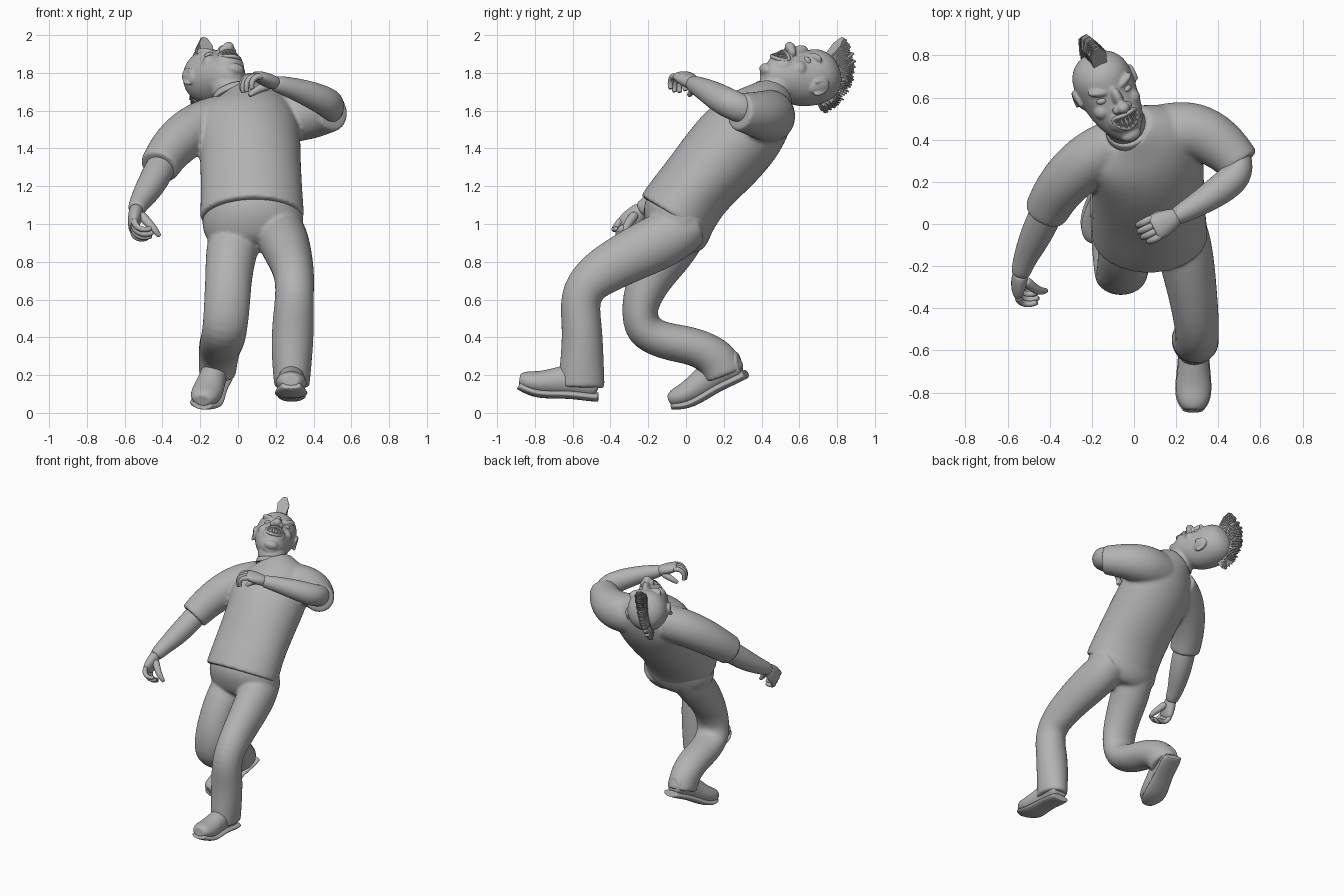
import bpy, bmesh, math, random
from mathutils import Vector as V, Matrix

random.seed(3)
if "Cube" in bpy.data.objects:
    bpy.data.objects.remove(bpy.data.objects["Cube"])
X, Z = V((1, 0, 0)), V((0, 0, 1))
clay = bpy.data.materials.new("plain grey")
clay.use_nodes = True
clay.diffuse_color = (0.45, 0.45, 0.45, 1)
clay.node_tree.nodes["Principled BSDF"].inputs["Base Color"].default_value = clay.diffuse_color


def finish(name, bm, subdiv=0, smooth=True):
    bmesh.ops.recalc_face_normals(bm, faces=bm.faces)
    for f in bm.faces:
        f.smooth = smooth
    mesh = bpy.data.meshes.new(name)
    bm.to_mesh(mesh)
    bm.free()
    mesh.materials.append(clay)
    ob = bpy.data.objects.new(name, mesh)
    bpy.context.collection.objects.link(ob)
    if subdiv:
        ob.modifiers.new("subdivision", "SUBSURF").levels = subdiv
        ob.modifiers["subdivision"].render_levels = subdiv
    return ob


def blend(name, parts, voxel, passes):
    """Merge overlapping parts into one continuous, softened skin."""
    bm = bmesh.new()
    graph = bpy.context.evaluated_depsgraph_get()
    for ob in parts:
        bm.from_mesh(ob.evaluated_get(graph).to_mesh())
    for ob in parts:
        bpy.data.objects.remove(ob)
    whole = finish(name, bm)
    skin = whole.modifiers.new("skin", "REMESH")
    skin.mode, skin.voxel_size, skin.use_smooth_shade = "VOXEL", voxel, True
    soft = whole.modifiers.new("soften", "SMOOTH")
    soft.factor, soft.iterations = 0.5, passes


def loft(name, rings, ref=X, seg=16, sharp=False, subdiv=2, refs=None):
    """Skin elliptical rings (x, y, z, half side, half depth) along their path."""
    bm = bmesh.new()
    crease = bm.edges.layers.float.new("crease_edge")
    pts, loops, last = [V(r[:3]) for r in rings], [], len(rings) - 1
    angles = [math.tau * j / seg for j in range(seg)]
    grow = 6 / (4 + 2 * math.cos(math.tau / seg))
    for i, r in enumerate(rings):
        t = (pts[min(i + 1, last)] - pts[max(i - 1, 0)]).normalized()
        side = refs[i] if refs else ref
        side = (side - t * side.dot(t)).normalized()
        deep = t.cross(side)
        for k in [0.6, 1] if i == 0 else [1, 0.6] if i == last else [1]:
            loops.append([bm.verts.new(pts[i] + grow * k * (
                side * r[3] * math.cos(a) + deep * r[-1] * math.sin(a))) for a in angles])
    for a, b in zip(loops, loops[1:]):
        for j in range(seg):
            bm.faces.new((a[j - 1], a[j], b[j], b[j - 1]))
    bm.faces.new(loops[0])
    bm.faces.new(loops[-1])
    for ring in (loops[1], loops[-2]) if sharp else ():
        for j in range(seg):
            bm.edges.get((ring[j - 1], ring[j]))[crease] = 0.9
    return finish(name, bm, subdiv)


# Shirt, with the shoulders twisted against the hips
turn = [X, X, X, V((1, 0.1, 0)), V((1, 0.28, 0.02)), V((1, 0.33, 0.03)), V((1, 0.3, 0))]
blend("shirt", [
    loft("shirt_body", [
        (0.075, -0.06, 1.035, 0.275, 0.212), (0.073, 0, 1.13, 0.27, 0.206),
        (0.07, 0.07, 1.22, 0.267, 0.203), (0.065, 0.22, 1.39, 0.265, 0.228),
        (0.05, 0.345, 1.53, 0.285, 0.213), (0.03, 0.425, 1.625, 0.24, 0.16),
        (-0.02, 0.455, 1.69, 0.12, 0.105)], refs=turn, sharp=True, seg=20),
    loft("right_sleeve", [
        (-0.08, 0.38, 1.56, 0.125), (-0.2, 0.32, 1.525, 0.13), (-0.3, 0.23, 1.455, 0.126),
        (-0.375, 0.14, 1.375, 0.113), (-0.418, 0.055, 1.3, 0.104)], Z, sharp=True),
    loft("left_sleeve", [
        (0.14, 0.43, 1.57, 0.14), (0.27, 0.45, 1.57, 0.14), (0.37, 0.41, 1.575, 0.13),
        (0.455, 0.34, 1.585, 0.112), (0.505, 0.28, 1.595, 0.1)], Z, sharp=True)], 0.011, 6)
loft("collar", [(-0.02, 0.445, 1.675, 0.118, 0.11), (-0.03, 0.46, 1.705, 0.106, 0.1)], sharp=True)

# Trousers
blend("trousers", [
    loft("seat", [
        (0.075, 0, 1.15, 0.25, 0.18), (0.078, -0.035, 1.06, 0.266, 0.205),
        (0.08, -0.035, 0.97, 0.27, 0.175), (0.085, -0.04, 0.91, 0.23, 0.155),
        (0.09, -0.05, 0.87, 0.13, 0.11)]),
    loft("left_leg", [
        (0.2, 0.04, 1, 0.12, 0.11), (0.235, -0.09, 0.93, 0.138, 0.155),
        (0.28, -0.33, 0.815, 0.115, 0.134), (0.3, -0.49, 0.72, 0.105, 0.124),
        (0.3, -0.57, 0.62, 0.1, 0.108), (0.29, -0.548, 0.45, 0.113, 0.105),
        (0.285, -0.55, 0.28, 0.107, 0.114), (0.285, -0.555, 0.135, 0.092, 0.125)], sharp=True),
    loft("right_leg", [
        (0.01, 0.03, 1, 0.14, 0.11), (-0.035, -0.08, 0.87, 0.138, 0.14),
        (-0.05, -0.19, 0.72, 0.122, 0.118), (-0.058, -0.25, 0.57, 0.122, 0.1),
        (-0.07, -0.24, 0.43, 0.118, 0.108), (-0.085, -0.1, 0.375, 0.117, 0.1),
        (-0.095, 0.05, 0.355, 0.112, 0.1), (-0.105, 0.17, 0.29, 0.104, 0.112),
        (-0.11, 0.205, 0.2, 0.097, 0.114)], sharp=True)], 0.011, 6)


# Shoes: rounded upper on a thick sole with a raised toe
def shoe(name, heel, toe):
    heel, way = V(heel), V(toe) - V(heel)
    side = (X - way * X.dot(way) / way.length_squared).normalized()
    up = way.cross(side).normalized()
    up = up if up.z > 0 else -up
    upper, sole = [], []
    for s, w, h, rise in ((0, 0.062, 0.14, 0), (0.12, 0.072, 0.17, 0), (0.35, 0.068, 0.17, 0.008),
                          (0.55, 0.076, 0.145, 0.003), (0.75, 0.085, 0.125, 0),
                          (0.9, 0.074, 0.105, 0.02), (0.985, 0.045, 0.07, 0.04)):
        base = heel + way * s + up * rise
        upper.append((*(base + up * (h / 2 + 0.01)), w, h / 2))
        sole.append((*(base + up * 0.018), w + 0.004, 0.024))
    loft(name + "_upper", upper, side)
    loft(name + "_sole", sole, side, sharp=True)


shoe("left_shoe", (0.285, -0.465, 0.065), (0.28, -0.893, 0.09))
shoe("right_shoe", (-0.09, 0.325, 0.19), (-0.19, -0.05, -0.012))

# Bare forearms
loft("right_forearm", [
    (-0.38, 0.13, 1.36, 0.075), (-0.435, 0.01, 1.25, 0.08), (-0.483, -0.09, 1.17, 0.07),
    (-0.52, -0.17, 1.115, 0.054), (-0.54, -0.24, 1.075, 0.046)], Z)
loft("left_forearm", [
    (0.42, 0.38, 1.6, 0.07), (0.5, 0.31, 1.605, 0.078), (0.495, 0.23, 1.635, 0.08),
    (0.4, 0.155, 1.68, 0.073), (0.29, 0.085, 1.72, 0.056), (0.19, 0.03, 1.745, 0.043)], Z)


# Hands: palm, four curled fingers and a thumb
def hand(name, wrist, axis, palm, thumb):
    wrist, axis, palm = V(wrist), V(axis).normalized(), V(palm)
    palm = (palm - axis * palm.dot(axis)).normalized()
    side = axis.cross(palm)
    side = side if side.dot(V(thumb[0]) - wrist) > 0 else -side
    loft(name + "_palm", [(*(wrist + axis * a), w, h) for a, w, h in (
        (-0.02, 0.04, 0.036), (0.04, 0.058, 0.038), (0.09, 0.065, 0.032), (0.12, 0.056, 0.023))], side)
    for i, size in enumerate((0.95, 1.05, 1, 0.8)):
        p = wrist + axis * 0.1 + side * (0.047 - 0.031 * i)
        rings = [(*p, 0.018)]
        for bend, step in ((15, 0.042), (60, 0.042), (100, 0.034), (125, 0.025)):
            a = math.radians(bend)
            p = p + (axis * math.cos(a) + palm * math.sin(a)) * step * size
            rings.append((*p, 0.018 - 0.005 * bend / 125))
        loft(f"{name}_finger_{i + 1}", rings, side, seg=8)
    loft(name + "_thumb", [(*p, r) for p, r in zip(thumb, (0.026, 0.023, 0.018, 0.012))], side, seg=8)


hand("right_hand", (-0.54, -0.245, 1.07), (-0.12, -0.6, -0.75), (1, 0, -0.1),
     ((-0.515, -0.27, 1.05), (-0.47, -0.31, 1), (-0.437, -0.32, 0.965), (-0.415, -0.315, 0.935)))
hand("left_hand", (0.19, 0.03, 1.748), (-0.85, -0.45, 0.34), (-0.25, -0.1, -1),
     ((0.165, 0.04, 1.735), (0.12, 0.045, 1.72), (0.085, 0.03, 1.7), (0.06, 0.015, 1.68)))

# Head frame: left, face and crown directions, thrown back and turned
head, crown, face = V((-0.137, 0.653, 1.77)), V((-0.34, 0.86, 0.38)).normalized(), V((0.35, -0.32, 0.88))
face = (face - crown * face.dot(crown)).normalized()
left = crown.cross(face)


def at(l, f, u):
    return head + left * l + face * f + crown * u


def ball(name, pos, radii, tilt=0):
    bm = bmesh.new()
    frame = Matrix((left, face, crown)).transposed().to_4x4()
    m = Matrix.Translation(at(*pos)) @ frame @ Matrix.Rotation(tilt, 4, "Y") @ Matrix.Diagonal((*radii, 1))
    bmesh.ops.create_uvsphere(bm, u_segments=20, v_segments=12, radius=1, matrix=m)
    return finish(name, bm)


skull = [
    loft("neck", [(-0.02, 0.45, 1.65, 0.1), (-0.045, 0.475, 1.73, 0.098), (-0.1, 0.56, 1.8, 0.1)]),
    loft("skull", [(*at(0, f, u), w, d) for u, f, w, d in (
        (-0.245, 0.135, 0.035, 0.035), (-0.215, 0.115, 0.075, 0.075), (-0.15, 0.08, 0.115, 0.115),
        (-0.07, 0.02, 0.133, 0.145), (0.02, -0.005, 0.145, 0.15), (0.09, -0.008, 0.136, 0.142),
        (0.14, -0.01, 0.1, 0.105), (0.165, -0.01, 0.045, 0.05))], left, seg=20),
    ball("muzzle", (0, 0.13, -0.13), (0.085, 0.068, 0.075)),
    ball("chin", (0, 0.145, -0.22), (0.05, 0.034, 0.032)),
    ball("nose_bridge", (0, 0.155, -0.02), (0.026, 0.042, 0.06)),
    ball("nose_tip", (0, 0.202, -0.055), (0.032, 0.034, 0.028))]
for s, word in ((1, "left"), (-1, "right")):
    rim = [(math.cos(k * 0.5 - 0.2), math.sin(k * 0.5 - 0.2)) for k in range(9)]
    skull += [
        ball("nostril", (s * 0.03, 0.185, -0.06), (0.02, 0.025, 0.02)),
        ball("cheek", (s * 0.075, 0.1, -0.065), (0.046, 0.045, 0.04), s * 0.4),
        ball("brow", (s * 0.06, 0.115, 0.032), (0.06, 0.034, 0.02), -s * 0.35),
        ball("ear", (s * 0.14, -0.01, -0.02), (0.017, 0.036, 0.055), s * 0.3),
        loft("ear_rim", [(*at(s * 0.15, 0.036 * c - 0.012, 0.055 * d - 0.02), 0.01) for c, d in rim], left, 8)]
    ball(word + "_eye", (s * 0.062, 0.119, -0.008), (0.03, 0.024, 0.018))
blend("head", skull, 0.006, 5)


# Grinning mouth: a lip ring around two rows of pointed teeth
def mouth_point(a, k=1):
    x = 0.06 * k * math.cos(a)
    return at(x, 0.198 - 9 * x * x, -0.13 + 0.036 * k * math.sin(a) + 5 * x * x)


loft("lips", [(*mouth_point(math.tau * i / 24), 0.01) for i in range(25)], face, seg=8, subdiv=1)
teeth = bmesh.new()
for row, i in [(row, i) for row in (1, -1) for i in range(7)]:
    root = mouth_point(row * math.pi * (0.14 + 0.12 * i), 0.9)
    turned = (-crown * row).to_track_quat("Z", "Y").to_matrix().to_4x4()
    bmesh.ops.create_cone(teeth, cap_ends=True, segments=8, radius1=0.008, radius2=0.004, depth=0.03,
                          matrix=Matrix.Translation(root - crown * row * 0.014 + face * 0.004) @ turned)
finish("teeth", teeth, smooth=False)

# Crest of hair: a fan of thin pointed blades over the crown
crest = bmesh.new()
for s in [i / 37 for i in range(38)]:
    a = math.radians(62 + 113 * s)
    out, along = face * math.cos(a) + crown * math.sin(a), crown * math.cos(a) - face * math.sin(a)
    tip, wide = 0.29 - 0.085 * s + random.uniform(-0.012, 0.01), 0.042 - 0.016 * s
    outline = [(-0.7, 0.12), (0.7, 0.12), (1, tip - 0.05), (0.35, tip), (-0.35, tip), (-1, tip - 0.05)]
    blade = crest.faces.new([crest.verts.new(head + left * wide * x + out * r - along * 0.004) for x, r in outline])
    tops = bmesh.ops.extrude_face_region(crest, geom=[blade], use_keep_orig=True)["geom"]
    bmesh.ops.translate(crest, vec=along * 0.008, verts=[g for g in tops if isinstance(g, bmesh.types.BMVert)])
finish("hair_crest", crest, smooth=False)
